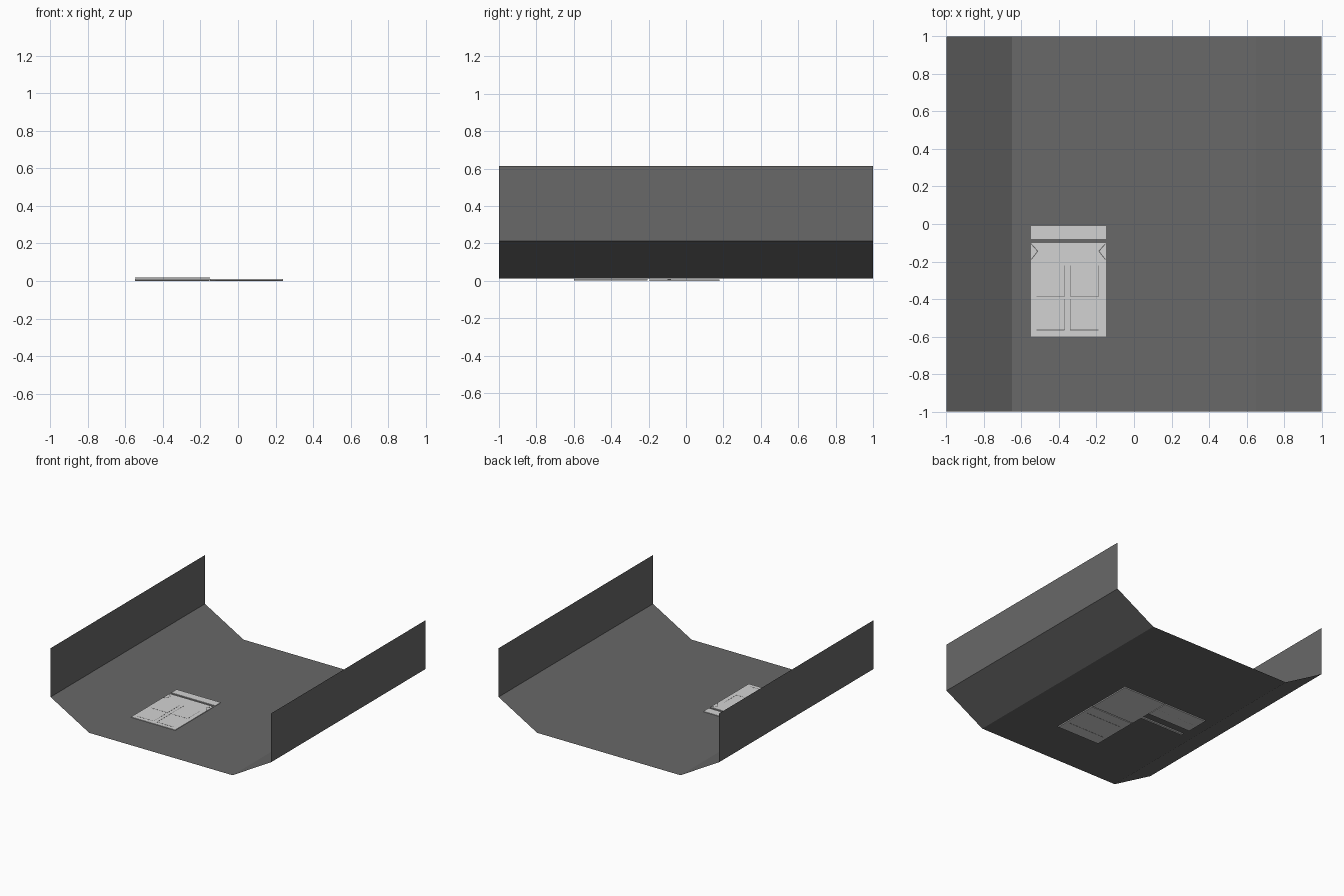
import bpy, bmesh, math
from mathutils import Matrix

if "Cube" in bpy.data.objects:
    bpy.data.objects.remove(bpy.data.objects["Cube"])


def material(name, v):
    m = bpy.data.materials.new(name)
    m.diffuse_color = (v, v, v, 1)
    m.use_nodes = True
    m.node_tree.nodes["Principled BSDF"].inputs["Base Color"].default_value = m.diffuse_color
    return m


DARK = material("dark grey", 0.14)
LIGHT = material("light grey", 0.65)
LINE = material("seam grey", 0.3)


def finish(name, bm, mat):
    me = bpy.data.meshes.new(name)
    bm.to_mesh(me)
    bm.free()
    me.materials.append(mat)
    ob = bpy.data.objects.new(name, me)
    bpy.context.collection.objects.link(ob)
    return ob


def box(bm, x0, x1, y0, y1, z0, z1):
    m = Matrix.Translation(((x0 + x1) / 2, (y0 + y1) / 2, (z0 + z1) / 2))
    m = m @ Matrix.Diagonal((x1 - x0, y1 - y0, z1 - z0, 1))
    bmesh.ops.create_cube(bm, size=1, matrix=m)


def line(bm, a, b, w, z0, z1):
    dx, dy = b[0] - a[0], b[1] - a[1]
    m = Matrix.Translation(((a[0] + b[0]) / 2, (a[1] + b[1]) / 2, (z0 + z1) / 2))
    m = m @ Matrix.Rotation(math.atan2(dy, dx), 4, 'Z')
    m = m @ Matrix.Diagonal((math.hypot(dx, dy), w, z1 - z0, 1))
    bmesh.ops.create_cube(bm, size=1, matrix=m)


# open channel: floor, sloped sides and upright walls as one thin sheet
profile = [(-1, 0.613), (-1, 0.213), (-0.65, 0.013), (0.65, 0.013), (1, 0.213), (1, 0.613)]
bm = bmesh.new()
rows = [[bm.verts.new((x, y, z)) for x, z in profile] for y in (-1, 1)]
for i in range(len(profile) - 1):
    bm.faces.new((rows[0][i], rows[0][i + 1], rows[1][i + 1], rows[1][i]))
finish("channel", bm, DARK)

# raised panel lying on the floor, in two parts with a gap
bm = bmesh.new()
box(bm, -0.55, -0.15, -0.60, -0.10, 0.0135, 0.018)
box(bm, -0.55, -0.15, -0.08, -0.01, 0.0135, 0.018)
finish("raised_panel", bm, LIGHT)

# thin seams on the raised panel
bm = bmesh.new()
T = (0.0175, 0.0185)
for x0, x1, xv in ((-0.52, -0.37, -0.37), (-0.34, -0.19, -0.34)):
    for y in (-0.565, -0.385):
        line(bm, (x0, y), (x1, y), 0.004, *T)
    line(bm, (xv, -0.565), (xv, -0.40), 0.003, *T)
    line(bm, (xv, -0.385), (xv, -0.22), 0.003, *T)
line(bm, (-0.188, -0.385), (-0.188, -0.22), 0.003, *T)
for s in (-1, 1):
    pts = [(-0.35 + s * d, y) for d, y in ((0.198, -0.105), (0.163, -0.145), (0.198, -0.19))]
    line(bm, pts[0], pts[1], 0.005, *T)
    line(bm, pts[1], pts[2], 0.005, *T)
finish("panel_seams", bm, DARK)

# plates set under the floor in an L
bm = bmesh.new()
Z = (0.002, 0.010)
box(bm, -0.15, 0.24, -0.60, -0.205, *Z)
box(bm, -0.15, 0.24, -0.195, 0.18, 0, 0.008)
box(bm, -0.55, -0.155, -0.01, 0.18, 0, 0.008)
box(bm, -0.55, -0.15, -0.10, -0.08, *Z)
finish("lower_plates", bm, LIGHT)

# seams on the lower plates
bm = bmesh.new()
for y in (-0.50, -0.30):
    line(bm, (-0.12, y), (0.21, y), 0.004, 0.001, 0.003)
line(bm, (-0.52, 0.08), (-0.18, 0.08), 0.004, -0.0, 0.001)
finish("lower_seams", bm, LINE)
